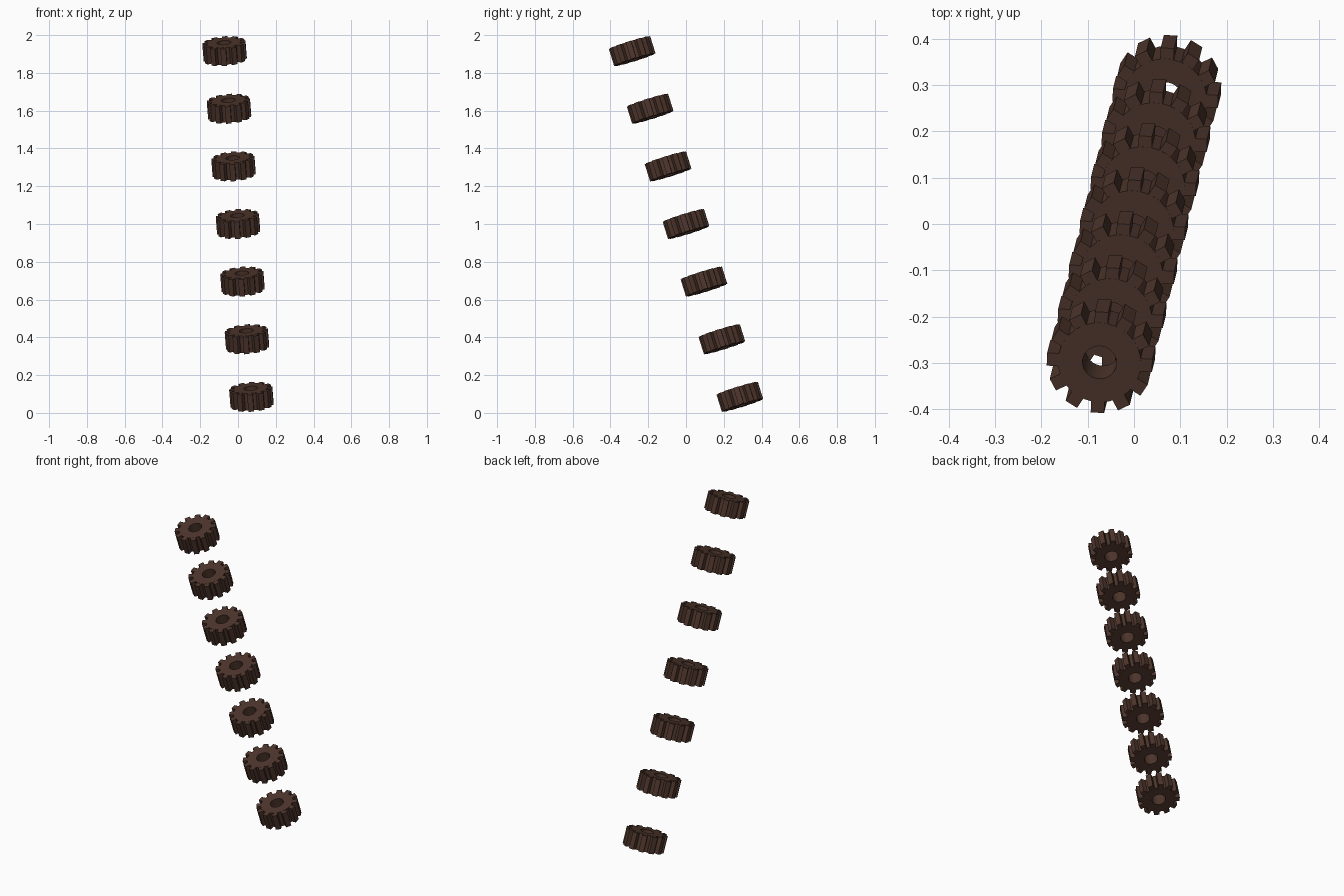
import bpy, bmesh
from math import cos, sin, tau, radians
from mathutils import Vector, Matrix

if "Cube" in bpy.data.objects:
    bpy.data.objects.remove(bpy.data.objects["Cube"])

mat = bpy.data.materials.new("dark_brown")
mat.diffuse_color = (0.075, 0.036, 0.025, 1)
mat.use_nodes = True
mat.node_tree.nodes["Principled BSDF"].inputs["Base Color"].default_value = mat.diffuse_color

BOTTOM, TOP = Vector((0.071, 0.285, 0.085)), Vector((-0.071, -0.285, 1.915))
COUNT, TEETH, SIDES = 7, 12, 32
R_HOLE, R_BODY, R_TIP = 0.037, 0.09, 0.114
HEIGHT, TOOTH_WIDTH = 0.095, 0.029


def add_ring(bm):
    # Pierced disc: rectangular section swept around the axis
    h = HEIGHT / 2
    section = [(R_HOLE, -h), (R_BODY, -h), (R_BODY, h), (R_HOLE, h)]
    rings = [[bm.verts.new((r * cos(tau * i / SIDES), r * sin(tau * i / SIDES), z))
              for r, z in section] for i in range(SIDES)]
    for i in range(SIDES):
        a, b = rings[i], rings[(i + 1) % SIDES]
        for j in range(4):
            k = (j + 1) % 4
            bm.faces.new((a[j], b[j], b[k], a[k]))


def add_tooth(bm, angle):
    # Box tooth, sunk a little into the disc
    inner = R_BODY - 0.008
    m = (Matrix.Rotation(angle, 4, 'Z')
         @ Matrix.Translation(((inner + R_TIP) / 2, 0, 0))
         @ Matrix.Diagonal((R_TIP - inner, TOOTH_WIDTH, HEIGHT * 0.99, 1)))
    bmesh.ops.create_cube(bm, size=1, matrix=m)


# Shared gear mesh
bm = bmesh.new()
add_ring(bm)
for t in range(TEETH):
    add_tooth(bm, radians(87) + tau * t / TEETH)
bmesh.ops.recalc_face_normals(bm, faces=bm.faces)
mesh = bpy.data.meshes.new("gear")
bm.to_mesh(mesh)
bm.free()
mesh.materials.append(mat)

# Leaning row of gears, every axis along the row
turn = Vector((0, 0, 1)).rotation_difference(TOP - BOTTOM).to_matrix().to_4x4()
for i in range(COUNT):
    gear = bpy.data.objects.new(f"gear_{i + 1}", mesh)
    bpy.context.collection.objects.link(gear)
    gear.matrix_world = Matrix.Translation(BOTTOM.lerp(TOP, i / (COUNT - 1))) @ turn
